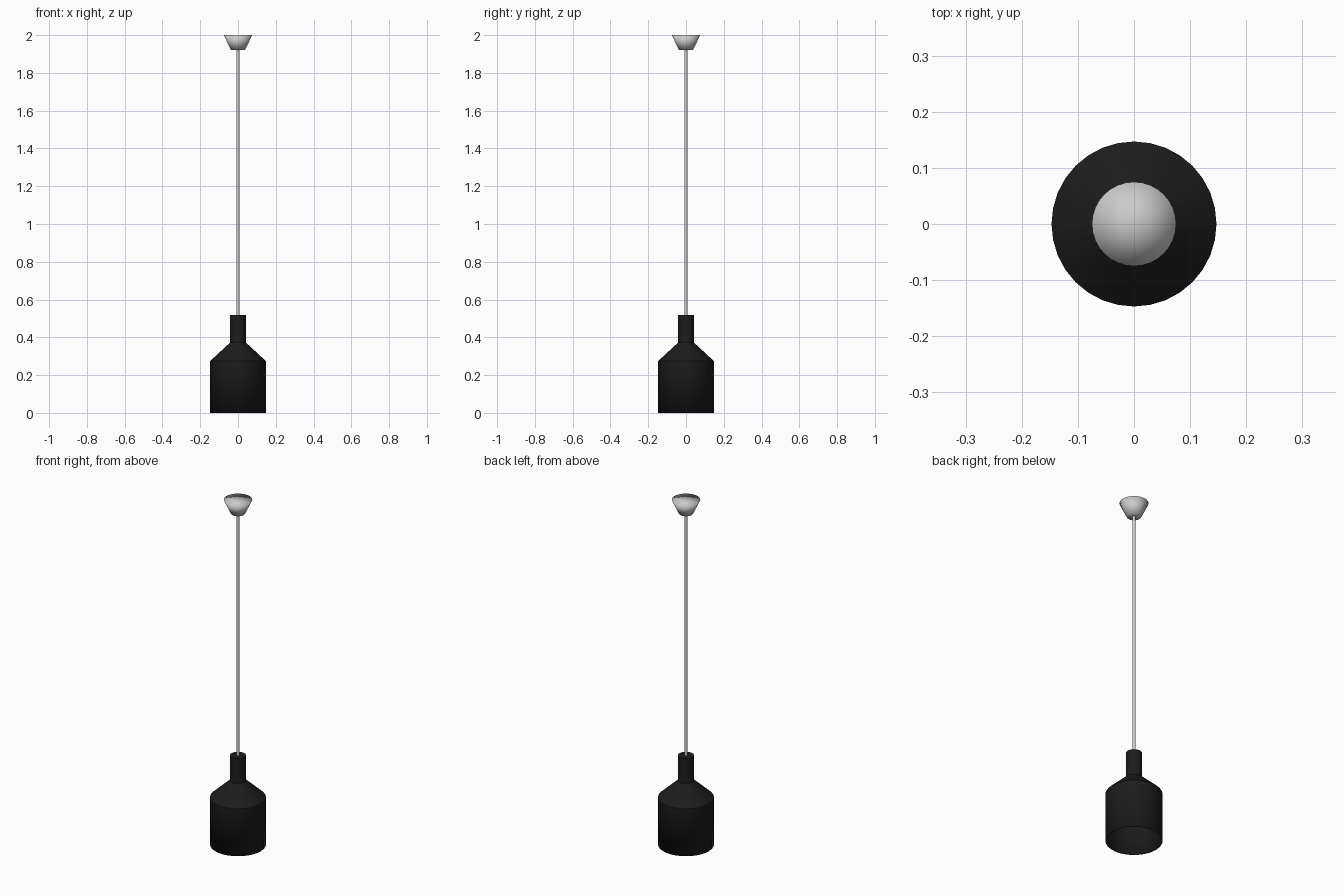
import bpy, bmesh
from math import cos, sin, pi, radians

if "Cube" in bpy.data.objects:
    bpy.data.objects.remove(bpy.data.objects["Cube"])


def material(name, color):
    mat = bpy.data.materials.new(name)
    mat.diffuse_color = color
    mat.use_nodes = True
    mat.node_tree.nodes["Principled BSDF"].inputs["Base Color"].default_value = mat.diffuse_color
    return mat


def lathe(name, profile, sides, mat, sharp_angle=None):
    """Spin (radius, z) points, listed bottom to top, around z; radius 0 makes a pole."""
    bm = bmesh.new()
    rings = []
    for r, z in profile:
        count = sides if r > 0 else 1
        rings.append([bm.verts.new((r * cos(2 * pi * i / sides), r * sin(2 * pi * i / sides), z))
                      for i in range(count)])
    for low, high in zip(rings, rings[1:]):
        for i in range(sides):
            j = (i + 1) % sides
            corners = [low[i % len(low)], low[j % len(low)], high[j % len(high)], high[i % len(high)]]
            bm.faces.new(list(dict.fromkeys(corners)))
    for face in bm.faces:
        face.smooth = True
    mesh = bpy.data.meshes.new(name)
    bm.to_mesh(mesh)
    bm.free()
    if sharp_angle:
        mesh.set_sharp_from_angle(angle=radians(sharp_angle))
    mesh.materials.append(mat)
    obj = bpy.data.objects.new(name, mesh)
    bpy.context.collection.objects.link(obj)
    return obj


black = material("black_paint", (0.012, 0.012, 0.012, 1))
grey = material("grey_metal", (0.55, 0.55, 0.55, 1))

# Bottle-shaped shade, open underneath, with a thin wall
shade = lathe("lamp_shade",
              [(0.147, 0), (0.147, 0.275), (0.042, 0.372), (0.042, 0.518), (0, 0.518)],
              32, black, 30)
wall = shade.modifiers.new("wall", "SOLIDIFY")
wall.thickness = 0.003
wall.offset = -1

# Hanging rod
lathe("rod", [(0, 0.51), (0.009, 0.51), (0.009, 1.925), (0, 1.925)], 16, grey, 30)

# Ceiling canopy, softly shaded over its rims
lathe("ceiling_canopy", [(0, 1.92), (0.037, 1.92), (0.075, 2.0), (0, 2.0)], 32, grey)
